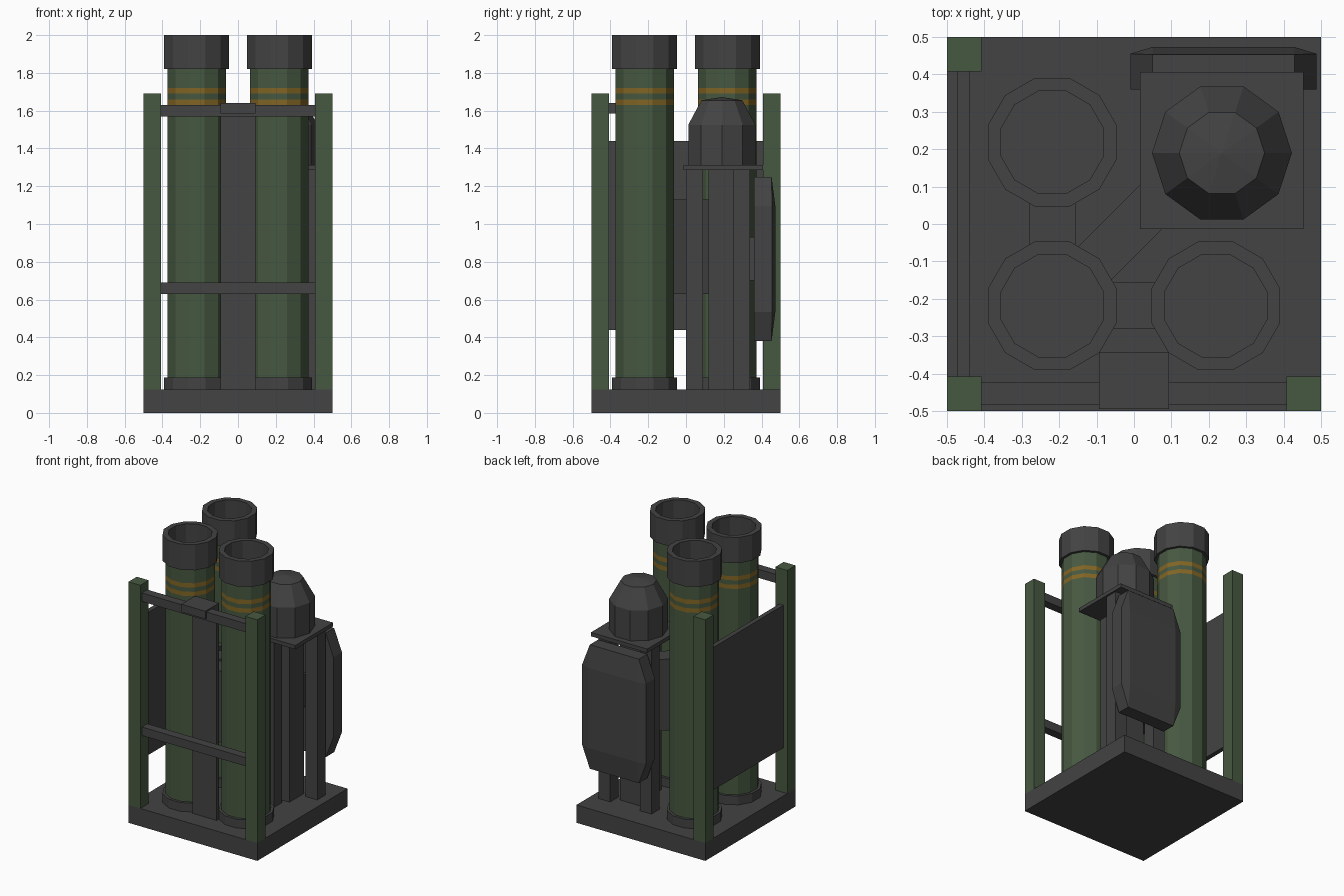
import bpy, bmesh, math

if "Cube" in bpy.data.objects:
    bpy.data.objects.remove(bpy.data.objects["Cube"])


def material(name, rgb):
    m = bpy.data.materials.new(name)
    m.diffuse_color = (*rgb, 1)
    m.use_nodes = True
    m.node_tree.nodes["Principled BSDF"].inputs["Base Color"].default_value = m.diffuse_color
    return m


GREY = material("dark grey", (0.056, 0.056, 0.056))
GREEN = material("olive green", (0.062, 0.098, 0.052))
OCHRE = material("ochre stripe", (0.22, 0.13, 0.018))


def finish(name, bm, mats):
    bmesh.ops.recalc_face_normals(bm, faces=bm.faces)
    me = bpy.data.meshes.new(name)
    bm.to_mesh(me)
    bm.free()
    for m in mats:
        me.materials.append(m)
    ob = bpy.data.objects.new(name, me)
    bpy.context.collection.objects.link(ob)
    return ob


def box(name, x0, x1, y0, y1, z0, z1, mat=GREY):
    bm = bmesh.new()
    bmesh.ops.create_cube(bm, size=1)
    for v in bm.verts:
        v.co.x = x0 if v.co.x < 0 else x1
        v.co.y = y0 if v.co.y < 0 else y1
        v.co.z = z0 if v.co.z < 0 else z1
    return finish(name, bm, [mat])


def lathe(name, profile, loc, sides, turn, mats, stripe=None):
    """Faceted solid of revolution; stripe(z) gives the material slot."""
    bm = bmesh.new()
    rings = []
    for r, z in profile:
        if r == 0:
            rings.append([bm.verts.new((0, 0, z))] * sides)
            continue
        rings.append([bm.verts.new((r * math.cos(turn + 2 * math.pi * i / sides),
                                    r * math.sin(turn + 2 * math.pi * i / sides), z))
                      for i in range(sides)])
    for a, b in zip(rings, rings[1:]):
        for i in range(sides):
            j = (i + 1) % sides
            vs = list(dict.fromkeys([a[i], a[j], b[j], b[i]]))
            f = bm.faces.new(vs)
            if stripe:
                f.material_index = stripe(f.calc_center_median().z)
    ob = finish(name, bm, mats)
    ob.location = (loc[0], loc[1], 0)
    return ob


# base and corner posts
box("base", -0.5, 0.5, -0.5, 0.5, 0, 0.125)
for name, sx, sy in (("front_left", -1, -1), ("front_right", 1, -1), ("back_left", -1, 1)):
    xs, ys = sorted((sx * 0.5, sx * 0.408)), sorted((sy * 0.5, sy * 0.408))
    box(name + "_post", *xs, *ys, 0.125, 1.69, GREEN)

# front rails, centre strip and clamp, left side panel
for name, z in (("lower", 0.63), ("upper", 1.57)):
    box(name + "_front_rail", -0.41, 0.41, -0.483, -0.423, z, z + 0.06)
box("front_strip", -0.093, 0.093, -0.37, -0.345, 0.125, 1.6)
box("front_clamp", -0.093, 0.093, -0.495, -0.343, 1.585, 1.64)
box("left_panel", -0.472, -0.44, -0.41, 0.41, 0.44, 1.44)

# three launch tubes with foot ring, stripes and muzzle
C = 0.2185
K = 1 / math.cos(math.pi / 12)
RT, RC, RI = 0.154 * K, 0.172 * K, 0.137 * K
TURN = math.pi / 12


def tube_stripe(z):
    return 1 if 1.63 < z < 1.66 or 1.69 < z < 1.72 else 0


for name, x, y in (("front_left", -C, -C), ("front_right", C, -C), ("back_left", -C, C)):
    lathe(name + "_tube", [(RT, z) for z in (0.125, 1.63, 1.66, 1.69, 1.72, 1.83)],
          (x, y), 12, TURN, [GREEN, OCHRE], tube_stripe)
    lathe(name + "_foot_ring", [(RC, 0.125), (RC, 0.187), (RT, 0.187)], (x, y), 12, TURN, [GREY])
    lathe(name + "_muzzle", [(RT, 1.82), (RC, 1.82), (RC, 2), (RI, 2), (RI, 1.8), (0, 1.8)],
          (x, y), 12, TURN, [GREY])

# arms joining the tubes and the mast
W = 0.0625
box("front_arm", -0.12, 0.12, -C - W, -C + W, 0.63, 1.13)
box("left_arm", -C - W, -C + W, -0.12, 0.12, 0.63, 1.13)
arm = box("diagonal_arm", -0.21, 0.26, -W, W, 0.63, 1.13)
arm.rotation_euler.z = math.pi / 4

# sensor stand: mast, three legs, top plate
PX, PY = 0.235, 0.197
box("mast", PX - 0.08, PX + 0.08, 0.12, 0.28, 0.125, 1.29)
for name, x, y in (("front", PX, 0.045), ("back_left", 0.075, 0.295), ("back_right", 0.395, 0.295)):
    box(name + "_leg", x - 0.045, x + 0.045, y - 0.045, y + 0.045, 0.125, 1.29)
box("top_plate", 0.016, 0.453, -0.013, 0.407, 1.285, 1.312)

# faceted sensor dome
lathe("dome", [(0.187, 1.31), (0.187, 1.525), (0.114, 1.655), (0, 1.672)],
      (PX, 0.19), 10, 0, [GREY])

# rear antenna panel: chamfered outline with a raised centre
bm = bmesh.new()
HX, HZ, IX, IZ = 0.249, 0.435, 0.19, 0.28
for sx in (-1, 1):
    for sz in (-1, 1):
        for hx, hz, y in ((HX, IZ, 0.36), (IX, HZ, 0.36), (HX, IZ, 0.455),
                          (IX, HZ, 0.453), (IX, IZ, 0.473)):
            bm.verts.new((0.239 + sx * hx, y, 0.815 + sz * hz))
bmesh.ops.convex_hull(bm, input=bm.verts)
bmesh.ops.dissolve_limit(bm, angle_limit=0.01, verts=bm.verts, edges=bm.edges)
finish("rear_antenna_panel", bm, [GREY])
box("antenna_bracket", PX - 0.045, PX + 0.045, 0.27, 0.37, 0.7, 0.93)
